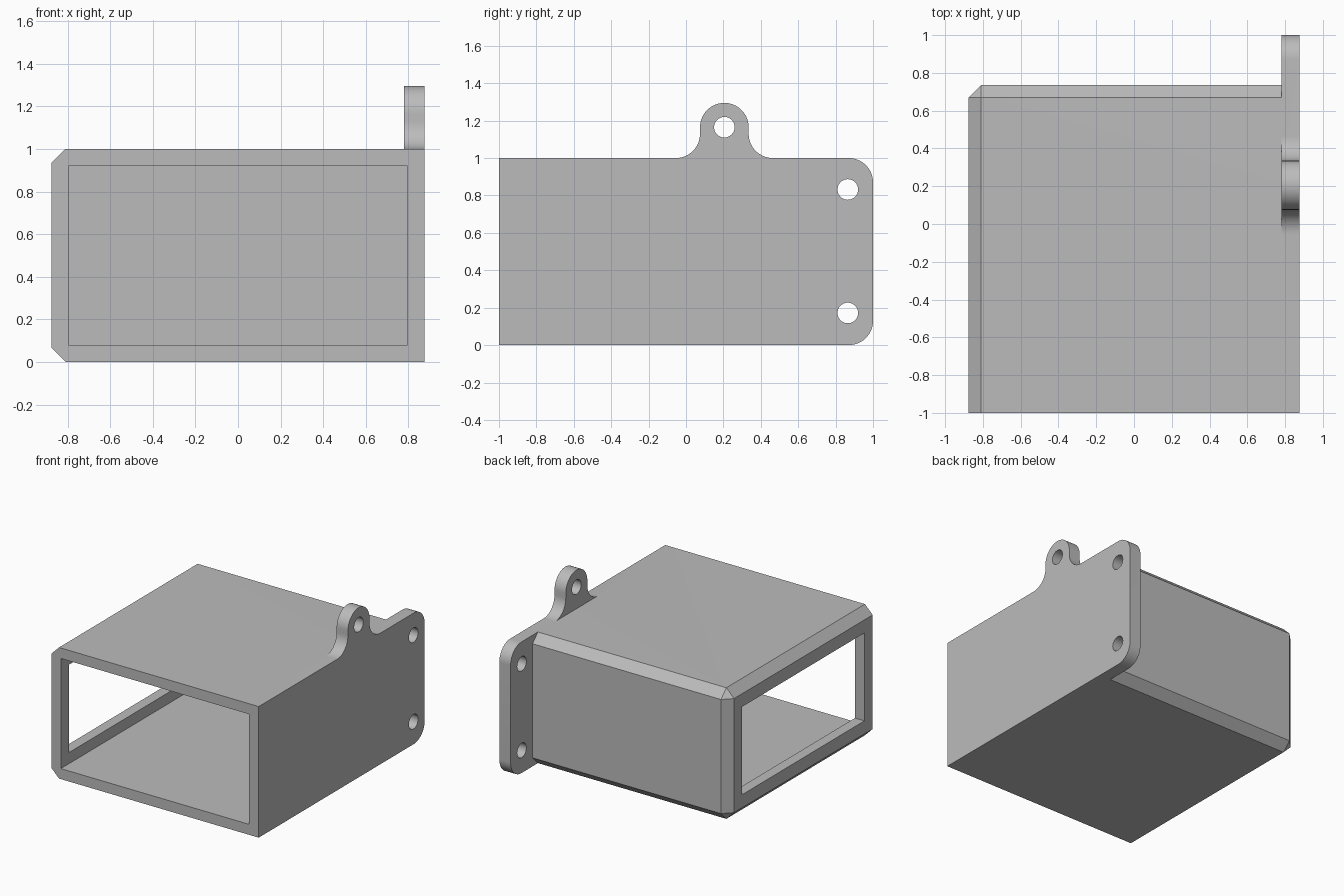
import bpy, bmesh
from math import pi, cos, sin
from mathutils import Matrix, Vector

if "Cube" in bpy.data.objects:
    bpy.data.objects.remove(bpy.data.objects["Cube"])

grey = bpy.data.materials.new("plain grey")
grey.use_nodes = True
COLOUR = (0.5, 0.5, 0.5, 1)
grey.diffuse_color = COLOUR
grey.node_tree.nodes["Principled BSDF"].inputs["Base Color"].default_value = COLOUR

WALL, CHAMFER = 0.08, 0.065
HALF_X, BACK_Y = 0.875, 0.735
PLATE_IN = 0.78


def make_object(name, bm):
    bmesh.ops.recalc_face_normals(bm, faces=bm.faces)
    mesh = bpy.data.meshes.new(name)
    bm.to_mesh(mesh)
    bm.free()
    mesh.materials.append(grey)
    obj = bpy.data.objects.new(name, mesh)
    bpy.context.collection.objects.link(obj)
    return obj


def block(lo, hi):
    bm = bmesh.new()
    lo, hi = Vector(lo), Vector(hi)
    scale = Matrix.Diagonal((*(hi - lo), 1))
    bmesh.ops.create_cube(bm, size=1, matrix=Matrix.Translation((lo + hi) / 2) @ scale)
    return bm


def arc(cy, cz, r, start, end, steps):
    angles = [(start + (end - start) * i / steps) * pi / 180 for i in range(steps + 1)]
    return [(cy + r * cos(a), cz + r * sin(a)) for a in angles]


def combine(target, tool, operation):
    mod = target.modifiers.new(operation.title(), "BOOLEAN")
    mod.operation, mod.solver, mod.object = operation, "EXACT", tool
    tool.hide_render = True
    bpy.context.view_layer.objects.active = target
    bpy.ops.object.modifier_apply(modifier=mod.name)
    bpy.data.objects.remove(tool)


# Box body, chamfered along its outer side and back edges
bm = block((-HALF_X, -1, 0), (PLATE_IN + 0.05, BACK_Y, 1))
edges = []
for e in bm.edges:
    mid = (e.verts[0].co + e.verts[1].co) / 2
    if (mid.x < -0.8 and mid.y > -0.9) or (mid.y > 0.7 and mid.x < 0.8):
        edges.append(e)
bmesh.ops.bevel(bm, geom=edges, offset=CHAMFER, segments=1, affect="EDGES")
body = make_object("box_body", bm)

# Mounting plate with rounded rear corners and a lug on top
R, LUG_Y, LUG_Z = 0.13, 0.205, 1.165
outline = [(-1, 0)]
outline += arc(1 - R, R, R, -90, 0, 16)
outline += arc(1 - R, 1 - R, R, 0, 90, 16)
outline += arc(LUG_Y + 2 * R, 1 + R, R, 270, 180, 16)
outline += arc(LUG_Y, LUG_Z, R, 0, 180, 32)
outline += arc(LUG_Y - 2 * R, 1 + R, R, 0, -90, 16)
outline += [(-1, 1)]
bm = bmesh.new()
face = bm.faces.new([bm.verts.new((PLATE_IN, y, z)) for y, z in outline])
extruded = bmesh.ops.extrude_face_region(bm, geom=[face])
moved = [v for v in extruded["geom"] if isinstance(v, bmesh.types.BMVert)]
bmesh.ops.translate(bm, verts=moved, vec=(HALF_X - PLATE_IN, 0, 0))
combine(body, make_object("mounting_plate", bm), "UNION")

# Cavity open to the front, and the window in the right side
inner = HALF_X - WALL
cavity = block((-inner, -1.2, WALL), (inner, BACK_Y - WALL, 1 - WALL))
combine(body, make_object("cavity_cutter", cavity), "DIFFERENCE")
window = block((-1.1, -0.9, 0.165), (-0.6, 0.575, 0.835))
combine(body, make_object("window_cutter", window), "DIFFERENCE")

# Screw holes through the plate and lug
for y, z in ((0.865, 0.172), (0.865, 0.832), (LUG_Y, LUG_Z)):
    bm = bmesh.new()
    place = Matrix.Translation((HALF_X, y, z)) @ Matrix.Rotation(pi / 2, 4, "Y")
    bmesh.ops.create_cone(bm, cap_ends=True, segments=40, radius1=0.055,
                          radius2=0.055, depth=0.4, matrix=place)
    combine(body, make_object("hole_cutter", bm), "DIFFERENCE")

# Smooth the curved edges, keep the flat ones sharp
body.name = "mounting_box"
bpy.ops.object.select_all(action="DESELECT")
body.select_set(True)
bpy.context.view_layer.objects.active = body
bpy.ops.object.shade_smooth_by_angle(angle=pi / 6)
